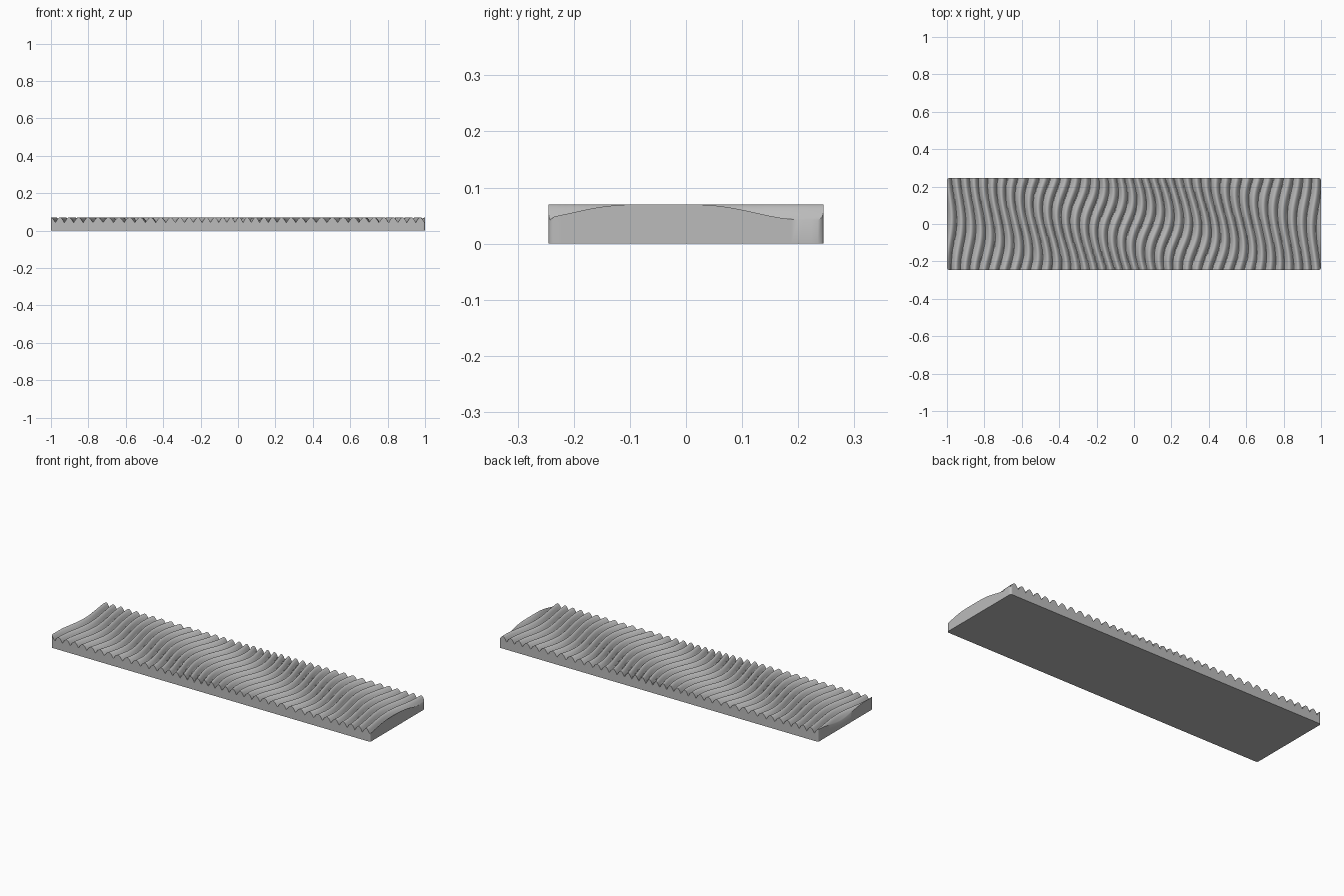
import bpy, bmesh, math

cube = bpy.data.objects.get("Cube")
if cube:
    bpy.data.objects.remove(cube, do_unlink=True)

HALF_X, HALF_Y, CORNER = 1.0, 0.245, 0.01
CREST, VALLEY = 0.07, 0.042
PITCH = 0.05
COLS, ROWS = 720, 40


def sway(x, y):
    """Sideways drift of the ridges, a diagonal wave that fades to the ends."""
    amount = 0.013 + 0.017 * (1 - x * x)
    return amount * math.sin(2 * math.pi / 0.52 * (y + 0.43 * x))


START = HALF_X - sway(HALF_X, -0.07)


def height(x, y):
    """Rounded crests that meet in sharp valleys."""
    u = (x - sway(x, y) - START) / PITCH
    return VALLEY + (CREST - VALLEY) * abs(math.cos(math.pi * u))


def half_width(x):
    """Half depth of the plan, with rounded corners."""
    over = max(0.0, abs(x) - (HALF_X - CORNER))
    return HALF_Y - CORNER + math.sqrt(max(0.0, CORNER ** 2 - over ** 2))


# Stone grey material
mat = bpy.data.materials.new("plain_grey")
mat.use_nodes = True
grey = (0.5, 0.5, 0.5, 1)
mat.diffuse_color = grey
for node in mat.node_tree.nodes:
    if node.type == 'BSDF_PRINCIPLED':
        node.inputs["Base Color"].default_value = grey

# Rippled top surface
bm = bmesh.new()
grid = []
for i in range(COLS + 1):
    x = -HALF_X + 2 * HALF_X * i / COLS
    w = half_width(x)
    column = []
    for j in range(ROWS + 1):
        y = w * (2 * j / ROWS - 1)
        column.append(bm.verts.new((x, y, height(x, y))))
    grid.append(column)
for a, b in zip(grid, grid[1:]):
    for j in range(ROWS):
        bm.faces.new((a[j], b[j], b[j + 1], a[j + 1]))

# Side walls dropped to the ground, closed by a flat base
rim = [e for e in bm.edges if e.is_boundary]
walls = bmesh.ops.extrude_edge_only(bm, edges=rim)["geom"]
for v in walls:
    if isinstance(v, bmesh.types.BMVert):
        v.co.z = 0
base_edges = [e for e in walls if isinstance(e, bmesh.types.BMEdge) and e.is_boundary]
bmesh.ops.contextual_create(bm, geom=base_edges)
bmesh.ops.recalc_face_normals(bm, faces=bm.faces)

mesh = bpy.data.meshes.new("rippled_panel")
bm.to_mesh(mesh)
bm.free()
mesh.materials.append(mat)
panel = bpy.data.objects.new("rippled_panel", mesh)
bpy.context.collection.objects.link(panel)

# Smooth ripples with crisp valleys and borders
bpy.ops.object.select_all(action='DESELECT')
panel.select_set(True)
bpy.context.view_layer.objects.active = panel
bpy.ops.object.shade_smooth_by_angle(angle=math.radians(35))
